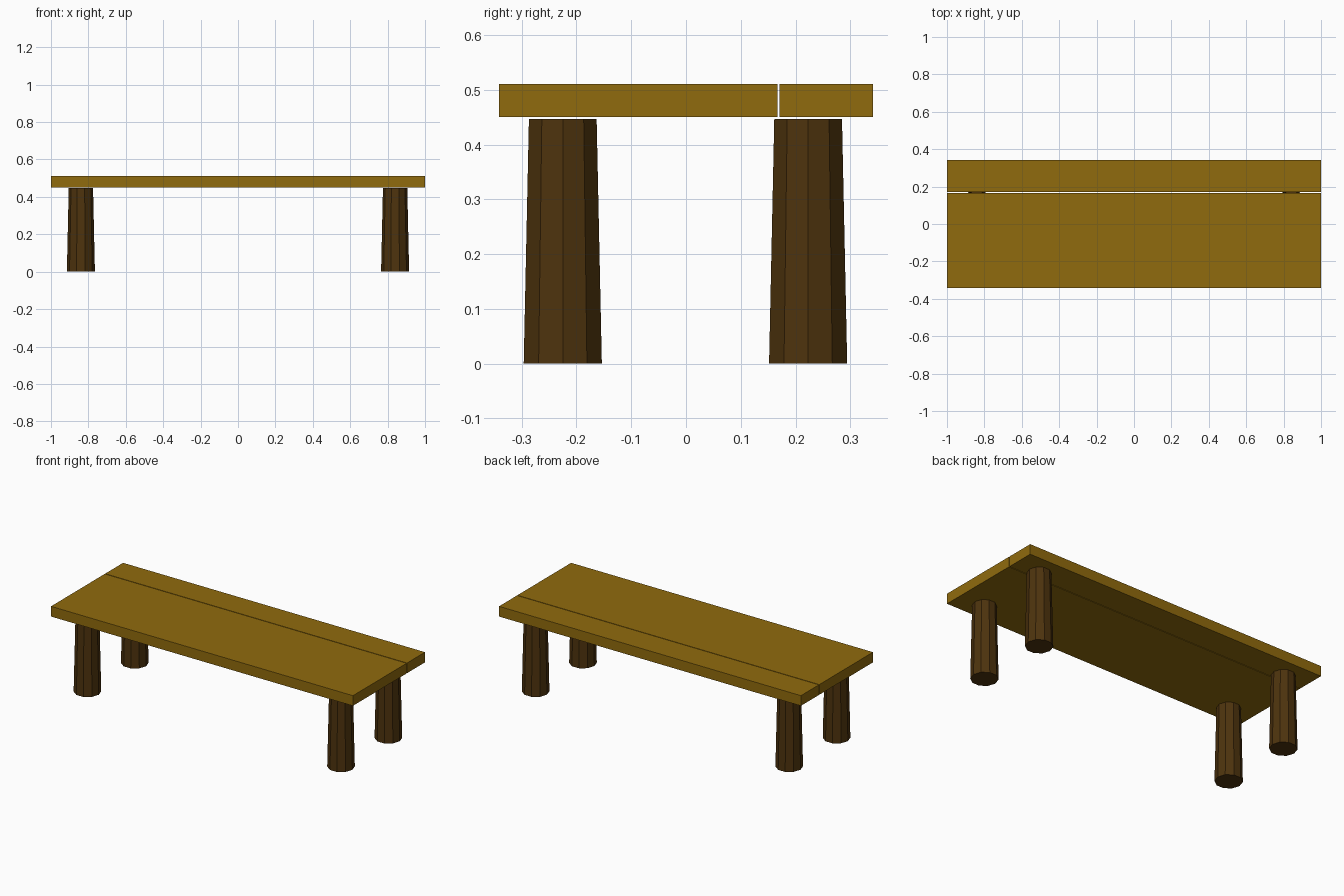
import bpy

if "Cube" in bpy.data.objects:
    bpy.data.objects.remove(bpy.data.objects["Cube"])


def material(name, color):
    m = bpy.data.materials.new(name)
    m.diffuse_color = color
    m.use_nodes = True
    m.node_tree.nodes["Principled BSDF"].inputs["Base Color"].default_value = m.diffuse_color
    return m


plank_wood = material("plank_wood", (0.28, 0.145, 0.004, 1))
leg_wood = material("leg_wood", (0.075, 0.033, 0.004, 1))


def plank(name, y0, y1, z0=0.45, z1=0.511):
    bpy.ops.mesh.primitive_cube_add(size=1, location=(0, (y0 + y1) / 2, (z0 + z1) / 2))
    o = bpy.context.object
    o.name = name
    o.scale = (2, y1 - y0, z1 - z0)
    bpy.ops.object.transform_apply(location=False, rotation=False, scale=True)
    o.data.materials.append(plank_wood)


def leg(name, x, y, height=0.447):
    bpy.ops.mesh.primitive_cone_add(vertices=10, radius1=0.075, radius2=0.065,
                                    depth=height, location=(x, y, height / 2))
    o = bpy.context.object
    o.name = name
    # turn so that two corners point along x
    for v in o.data.vertices:
        v.co.x, v.co.y = v.co.y, -v.co.x
    o.data.materials.append(leg_wood)


# table top: wide front plank and narrow back plank with a thin gap
plank("front_plank", -0.341, 0.167)
plank("back_plank", 0.171, 0.341)

# four tapered ten-sided legs
for side, x in (("left", -0.84), ("right", 0.84)):
    for end, y in (("front", -0.225), ("back", 0.223)):
        leg(f"{end}_{side}_leg", x, y)
